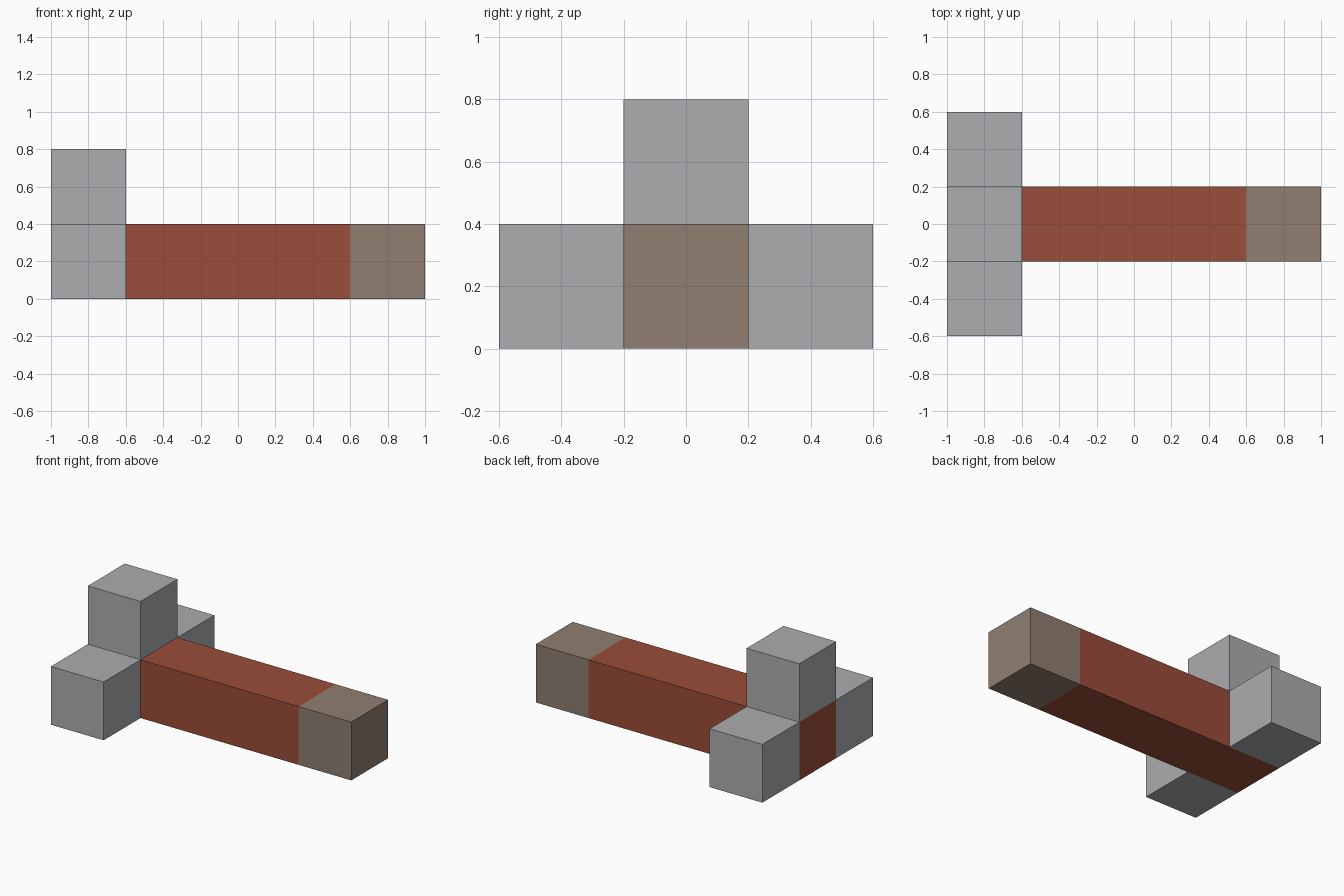
import bpy, bmesh
from mathutils import Vector

if "Cube" in bpy.data.objects:
    bpy.data.objects.remove(bpy.data.objects["Cube"])

S = 0.4  # edge of the square section


def material(name, rgb):
    m = bpy.data.materials.new(name)
    m.diffuse_color = (*rgb, 1.0)
    m.use_nodes = True
    m.node_tree.nodes["Principled BSDF"].inputs["Base Color"].default_value = m.diffuse_color
    return m


red = material("brick red", (0.323, 0.074, 0.041))
tan = material("taupe", (0.279, 0.209, 0.162))
grey = material("light grey", (0.413, 0.418, 0.434))


def box(name, centre, size, mat):
    bm = bmesh.new()
    bmesh.ops.create_cube(bm, size=1.0)
    bmesh.ops.scale(bm, vec=Vector(size), verts=bm.verts)
    mesh = bpy.data.meshes.new(name)
    bm.to_mesh(mesh)
    bm.free()
    mesh.materials.append(mat)
    ob = bpy.data.objects.new(name, mesh)
    ob.location = centre
    bpy.context.collection.objects.link(ob)
    return ob


# Long shaft and its tip
box("shaft", (-0.2, 0, S / 2), (1.6, S, S), red)
box("tip", (0.8, 0, S / 2), (S, S, S), tan)

# Three fins around the tail end
for name, y, z in (("left_fin", -S, S / 2), ("right_fin", S, S / 2), ("top_fin", 0, S * 1.5)):
    box(name, (-0.8, y, z), (S, S, S), grey)
